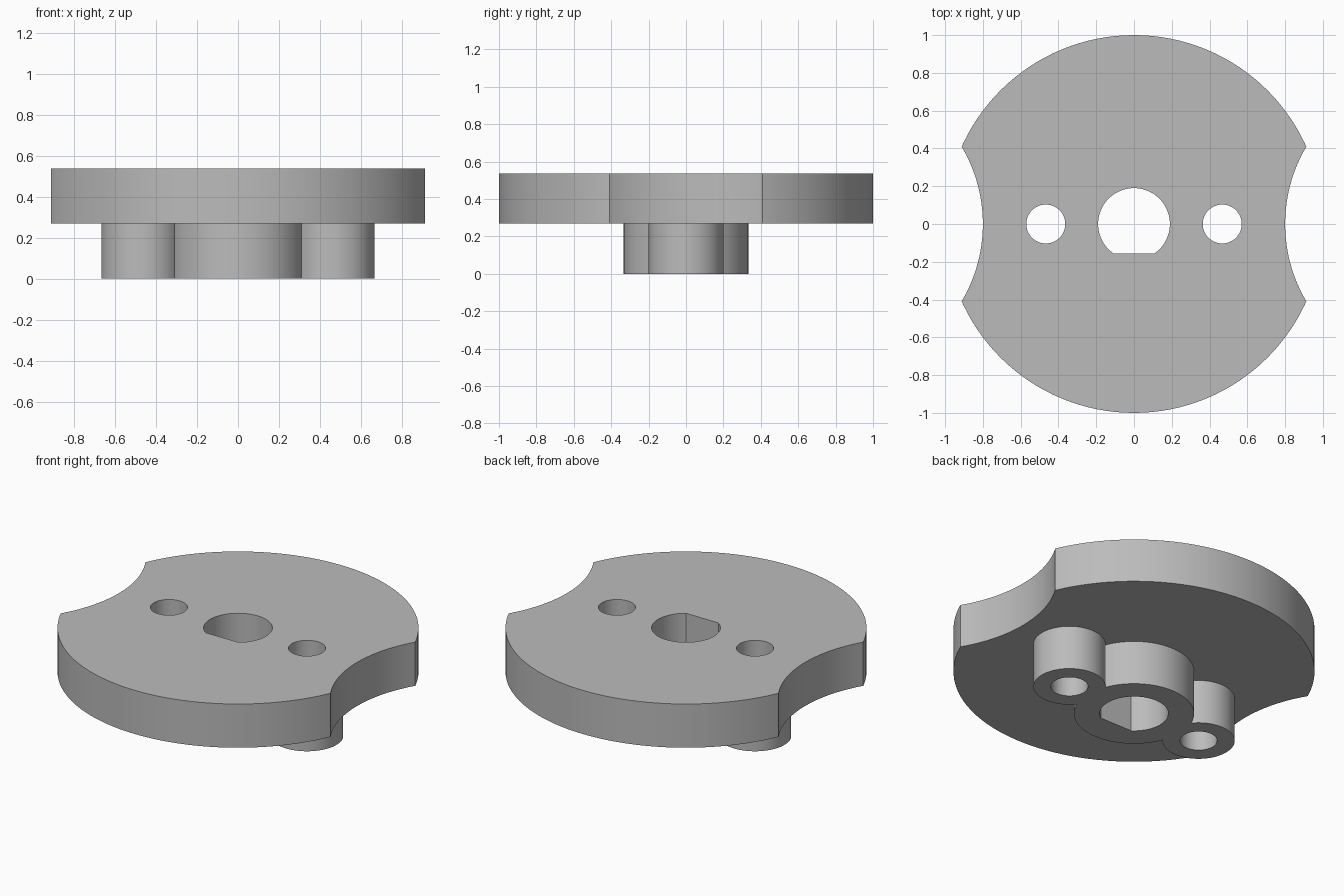
import bpy
import math

if "Cube" in bpy.data.objects:
    bpy.data.objects.remove(bpy.data.objects["Cube"])

TOP, STEP = 0.537, 0.27      # plate top and underside
BOSS_X = 0.467               # side boss offset

grey = bpy.data.materials.new("plain_grey")
grey.use_nodes = True
colour = (0.5, 0.5, 0.5, 1)
grey.diffuse_color = colour
grey.node_tree.nodes["Principled BSDF"].inputs["Base Color"].default_value = colour


def cylinder(name, radius, x, z0, z1, sides=96):
    bpy.ops.mesh.primitive_cylinder_add(
        vertices=sides, radius=radius, depth=z1 - z0, location=(x, 0, (z0 + z1) / 2))
    ob = bpy.context.object
    ob.name = name
    ob.data.materials.append(grey)
    return ob


def combine(target, tool, operation):
    mod = target.modifiers.new(tool.name, "BOOLEAN")
    mod.operation, mod.solver, mod.object = operation, "EXACT", tool
    bpy.context.view_layer.objects.active = target
    bpy.ops.object.modifier_apply(modifier=mod.name)
    bpy.data.objects.remove(tool)


# Round plate with a scooped notch on each side
body = cylinder("flanged_hub", 1, 0, STEP, TOP, 128)
for side in (-1, 1):
    combine(body, cylinder("notch", 0.8, side * 1.6, 0, 1, 128), "DIFFERENCE")

# Central hub and side bosses, rooted inside the plate
hub = cylinder("hub", 0.333, 0, 0, 0.4)
for side in (-1, 1):
    combine(hub, cylinder("boss", 0.2, side * BOSS_X, 0, 0.4), "UNION")
combine(body, hub, "UNION")

# Screw holes
for side in (-1, 1):
    combine(body, cylinder("screw_hole", 0.103, side * BOSS_X, -1, 1, 64), "DIFFERENCE")

# D-shaped shaft bore: the cutter's front is flattened
bore = cylinder("shaft_bore", 0.19, 0, -1, 1)
bpy.ops.mesh.primitive_cube_add(size=1, location=(0, -0.655, 0))
flat = bpy.context.object
flat.name = "bore_flat"
flat.scale = (1, 1, 3)
combine(bore, flat, "DIFFERENCE")
combine(body, bore, "DIFFERENCE")

# Smooth walls, crisp rims
bpy.ops.object.select_all(action="DESELECT")
body.select_set(True)
bpy.context.view_layer.objects.active = body
bpy.ops.object.shade_smooth_by_angle(angle=math.radians(25))
